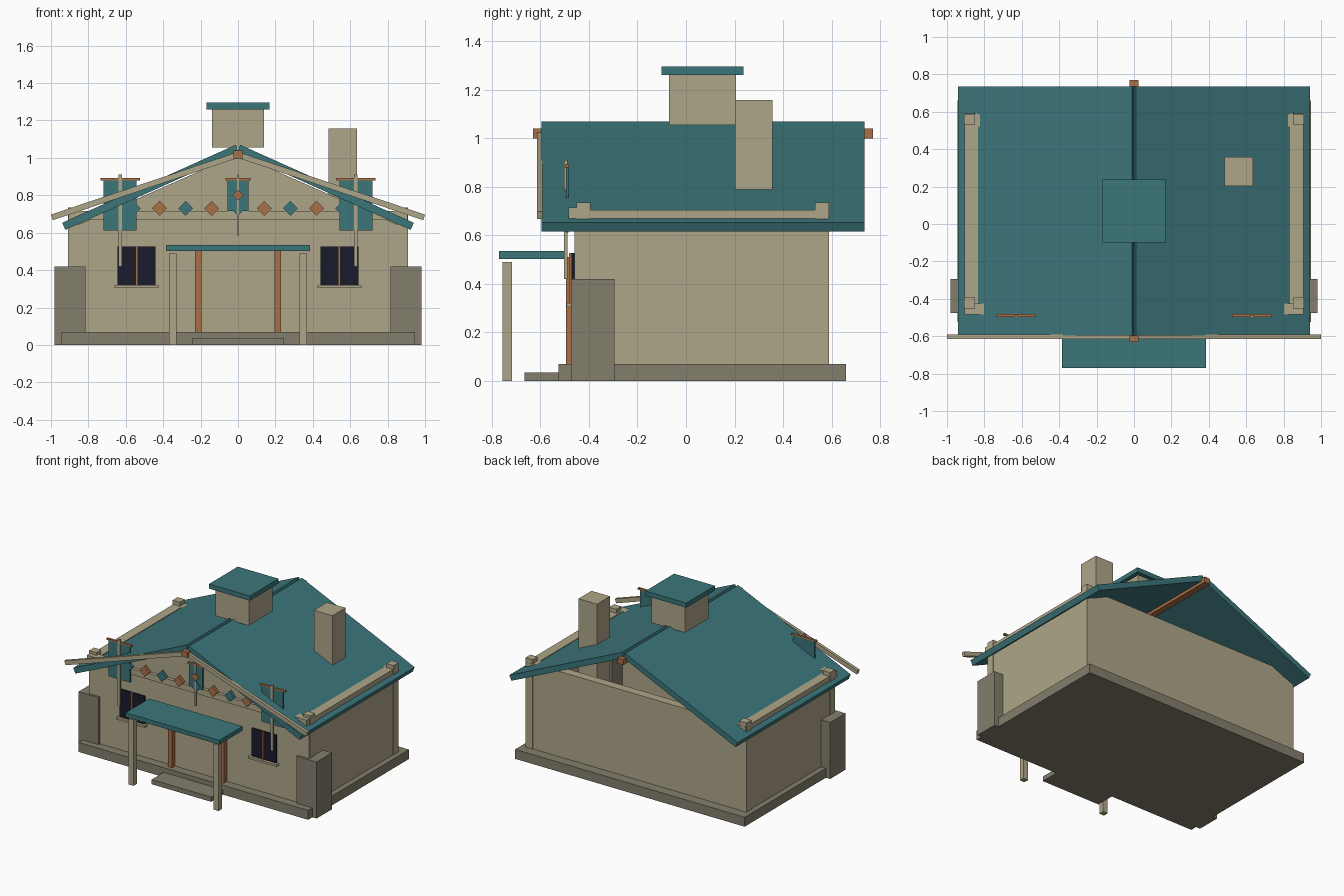
import bpy
from math import radians

if "Cube" in bpy.data.objects:
    bpy.data.objects.remove(bpy.data.objects["Cube"])


def mat(name, rgb):
    m = bpy.data.materials.new(name)
    m.diffuse_color = (*rgb, 1)
    m.use_nodes = True
    m.node_tree.nodes["Principled BSDF"].inputs["Base Color"].default_value = m.diffuse_color
    return m


TAN = mat("plaster", (0.43, 0.38, 0.25))
TEAL = mat("teal", (0.045, 0.18, 0.195))
WOOD = mat("copper_wood", (0.39, 0.16, 0.065))
STONE = mat("stone", (0.23, 0.21, 0.15))
GLASS = mat("dark_glass", (0.01, 0.011, 0.025))


def prism(name, profile, y0, y1, material):
    """Extrude an x-z profile between two y positions."""
    n = len(profile)
    verts = [(x, y, z) for y in (y0, y1) for x, z in profile]
    faces = [tuple(range(n)), tuple(reversed(range(n, 2 * n)))]
    faces += [(i, i + n, (i + 1) % n + n, (i + 1) % n) for i in range(n)]
    area = sum(profile[i][0] * profile[(i + 1) % n][1]
               - profile[(i + 1) % n][0] * profile[i][1] for i in range(n))
    if area < 0:
        faces = [tuple(reversed(f)) for f in faces]
    me = bpy.data.meshes.new(name)
    me.from_pydata(verts, [], faces)
    me.materials.append(material)
    ob = bpy.data.objects.new(name, me)
    bpy.context.collection.objects.link(ob)
    return ob


def box(name, x0, x1, y0, y1, z0, z1, material):
    return prism(name, [(x0, z0), (x1, z0), (x1, z1), (x0, z1)], y0, y1, material)


def diamond(name, x, z, r, y0, y1, material):
    return prism(name, [(x, z - r), (x + r, z), (x, z + r), (x - r, z)], y0, y1, material)


def banner(name, x, half, z_cloth, z_pole, bar, pole):
    box(name + "_cloth", x - half, x + half, -0.495, -0.485, z_cloth, 0.88, TEAL)
    box(name + "_crossbar", x - bar, x + bar, -0.498, -0.482, 0.88, 0.892, WOOD)
    box(name + "_pole", x - pole, x + pole, -0.502, -0.488, z_pole, 0.91, TAN)


# Base and step
box("foundation", -0.945, 0.945, -0.525, 0.66, 0, 0.07, STONE)
box("front_step", -0.245, 0.245, -0.665, -0.525, 0, 0.035, STONE)

# Hollow walls, gable and frieze
box("back_wall", -0.905, 0.905, 0.52, 0.585, 0.07, 0.705, TAN)
prism("front_wall", [(-0.905, 0.07), (0.905, 0.07), (0.905, 0.62), (0, 1.02),
                     (-0.905, 0.62)], -0.46, -0.42, TAN)
box("frieze_beam", -0.905, 0.905, -0.485, -0.425, 0.67, 0.715, TAN)

for s, side in ((-1, "left"), (1, "right")):
    def sbox(name, x0, x1, *rest):
        a, b = sorted((s * x0, s * x1))
        return box(side + "_" + name, a, b, *rest)

    def sprism(name, pts, *rest):
        return prism(side + "_" + name, [(s * x, z) for x, z in pts], *rest)

    # Side wall, corner posts and buttress
    sbox("wall", 0.835, 0.905, -0.425, 0.56, 0.07, 0.705, TAN)
    sbox("wall_plate", 0.835, 0.905, -0.485, 0.59, 0.67, 0.704, TAN)
    for y, end in ((-0.423, "front"), (0.56, "back")):
        sbox(end + "_corner_post", 0.85, 0.91, y - 0.029, y + 0.029, 0.07, 0.735, TAN)
    sbox("buttress", 0.815, 0.98, -0.475, -0.295, 0, 0.42, STONE)

    # Roof slab and barge board
    sprism("roof_slab", [(0.94, 0.653), (0.012, 1.07), (-0.004, 1.032), (0.923, 0.615)],
           -0.595, 0.735, TEAL)
    sprism("barge_board", [(1.0, 0.697), (0, 1.032), (0, 1.0), (0.99, 0.667)],
           -0.615, -0.592, TAN)

    # Window
    sbox("window_pane", 0.44, 0.645, -0.472, -0.455, 0.32, 0.527, GLASS)
    sbox("window_mullion", 0.535, 0.547, -0.482, -0.465, 0.32, 0.527, WOOD)
    sbox("window_sill", 0.425, 0.66, -0.492, -0.455, 0.305, 0.32, TAN)

    # Door jamb and canopy post
    sbox("door_jamb", 0.195, 0.23, -0.495, -0.455, 0.07, 0.51, WOOD)
    sbox("canopy_post", 0.33, 0.37, -0.757, -0.717, 0, 0.49, TAN)

    banner(side + "_banner", s * 0.63, 0.088, 0.612, 0.42, 0.105, 0.009)

# Canopy, ridge beam
box("door_canopy", -0.385, 0.385, -0.77, -0.495, 0.503, 0.535, TEAL)
box("ridge_beam", -0.024, 0.024, -0.63, 0.77, 0.998, 1.04, WOOD)

# Centre banner and diamond ornaments
banner("centre_banner", 0, 0.055, 0.715, 0.585, 0.068, 0.006)
diamond("banner_diamond", 0, 0.8, 0.03, -0.506, -0.494, WOOD)
for i in range(-4, 5):
    diamond("frieze_diamond", i * 0.14, 0.73, 0.04, -0.5, -0.48,
            WOOD if i % 2 else TEAL)

# Roof vent and chimney
box("roof_vent", -0.138, 0.138, -0.07, 0.207, 1.055, 1.26, TAN)
box("roof_vent_cap", -0.168, 0.168, -0.1, 0.237, 1.26, 1.295, TEAL)
box("chimney", 0.483, 0.636, 0.203, 0.357, 0.5, 1.158, TAN)
